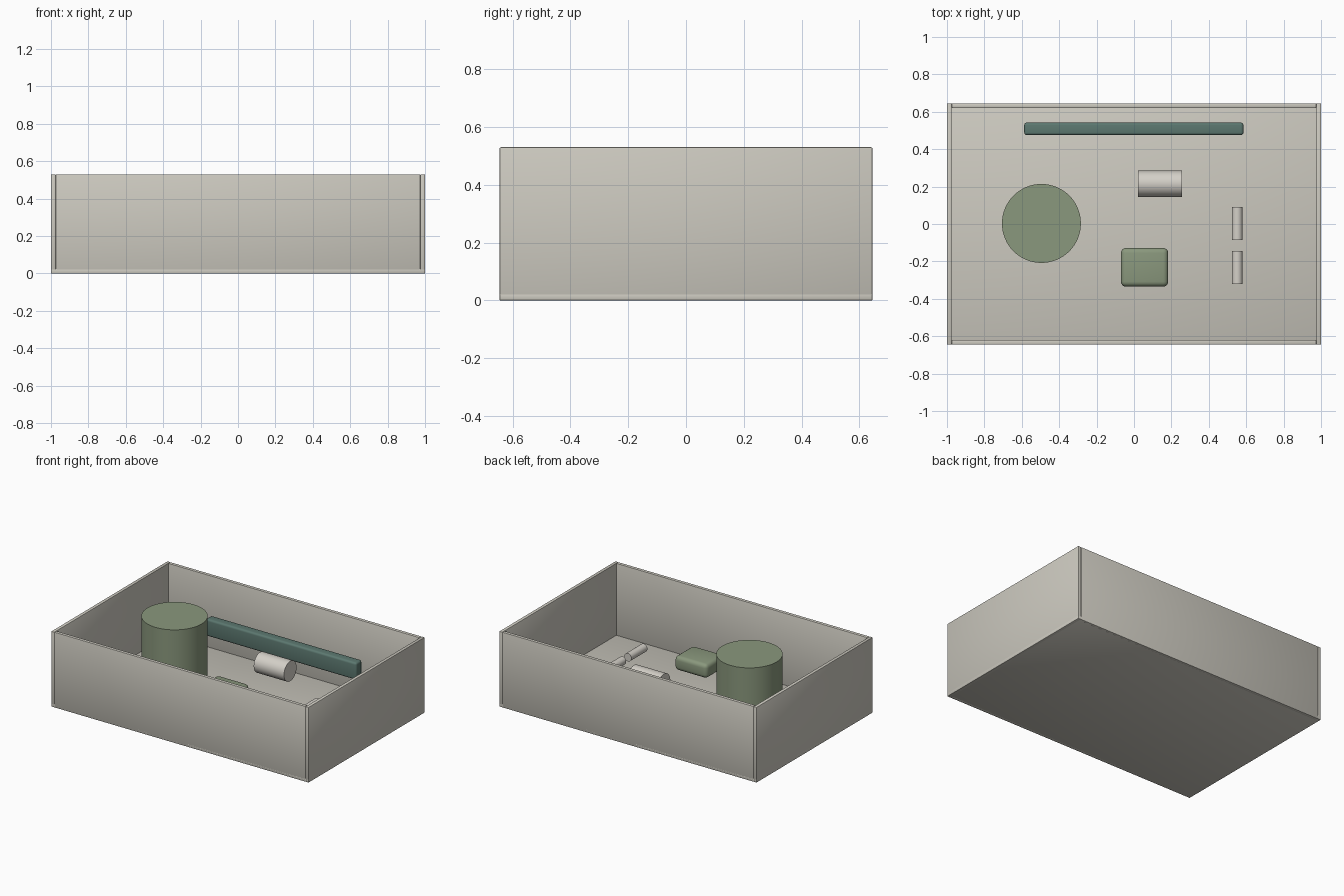
import bpy, math

if "Cube" in bpy.data.objects:
    bpy.data.objects.remove(bpy.data.objects["Cube"])


def srgb(r, g, b):
    f = lambda c: c / 12.92 if c <= 0.04045 else ((c + 0.055) / 1.055) ** 2.4
    return tuple(f(v / 255) for v in (r, g, b)) + (1.0,)


def material(name, rgb):
    m = bpy.data.materials.new(name)
    m.diffuse_color = srgb(*rgb)
    m.use_nodes = True
    m.node_tree.nodes["Principled BSDF"].inputs["Base Color"].default_value = m.diffuse_color
    return m


STONE = material("warm grey", (205, 202, 192))
PALE = material("pale grey", (212, 208, 200))
GREEN = material("sage green", (138, 152, 125))
TEAL = material("dark teal", (92, 120, 112))


def finish(obj, name, mat, bevel=0.0, segments=1):
    obj.name = name
    obj.data.materials.append(mat)
    if bevel:
        mod = obj.modifiers.new("bevel", 'BEVEL')
        mod.width, mod.segments = bevel, segments
        mod.limit_method = 'ANGLE'
        bpy.ops.object.modifier_apply(modifier=mod.name)
    bpy.ops.object.shade_smooth_by_angle(angle=math.radians(35))
    return obj


def box(name, x, y, z, mat, bevel, segments=2):
    """Box given by (min, max) ranges."""
    bpy.ops.mesh.primitive_cube_add(size=1, location=[sum(r) / 2 for r in (x, y, z)])
    obj = bpy.context.object
    obj.scale = [r[1] - r[0] for r in (x, y, z)]
    bpy.ops.object.transform_apply(location=False, rotation=False, scale=True)
    return finish(obj, name, mat, bevel, segments)


def rod(name, centre, radius, length, mat, rotation=(0, 0, 0), bevel=0.0):
    bpy.ops.mesh.primitive_cylinder_add(vertices=64, radius=radius, depth=length,
                                        location=centre, rotation=rotation)
    return finish(bpy.context.object, name, mat, bevel)


X, Y, H, T = 1.0, 0.645, 0.53, 0.025

# Open tray: floor and four walls
box("floor", (-X, X), (-Y, Y), (0, T), STONE, 0.004)
for side, s in (("left", -1), ("right", 1)):
    box(side + "_wall", sorted((s * X, s * (X - T))), (-Y, Y), (0, H), STONE, 0.005)
for side, s in (("front", -1), ("back", 1)):
    box(side + "_wall", (-X + T, X - T), sorted((s * Y, s * (Y - T))), (0, H), STONE, 0.005)

# Large upright drum
rod("drum", (-0.495, 0.003, 0.2725), 0.211, 0.505, GREEN)

# Long bar near the back wall
box("long_bar", (-0.587, 0.585), (0.475, 0.542), (0.18, 0.30), TEAL, 0.014, 4)

# Rounded block
box("rounded_block", (-0.07, 0.183), (-0.335, -0.128), (0.18, 0.28), GREEN, 0.027, 4)

# Horizontal cylinder along x
rod("roller", (0.138, 0.215, 0.257), 0.07, 0.235, PALE, (0, math.pi / 2, 0))

# Pair of small pins along y
for name, y in (("front_pin", -0.232), ("back_pin", 0.003)):
    rod(name, (0.552, y, 0.165), 0.028, 0.177, PALE, (math.pi / 2, 0, 0))
